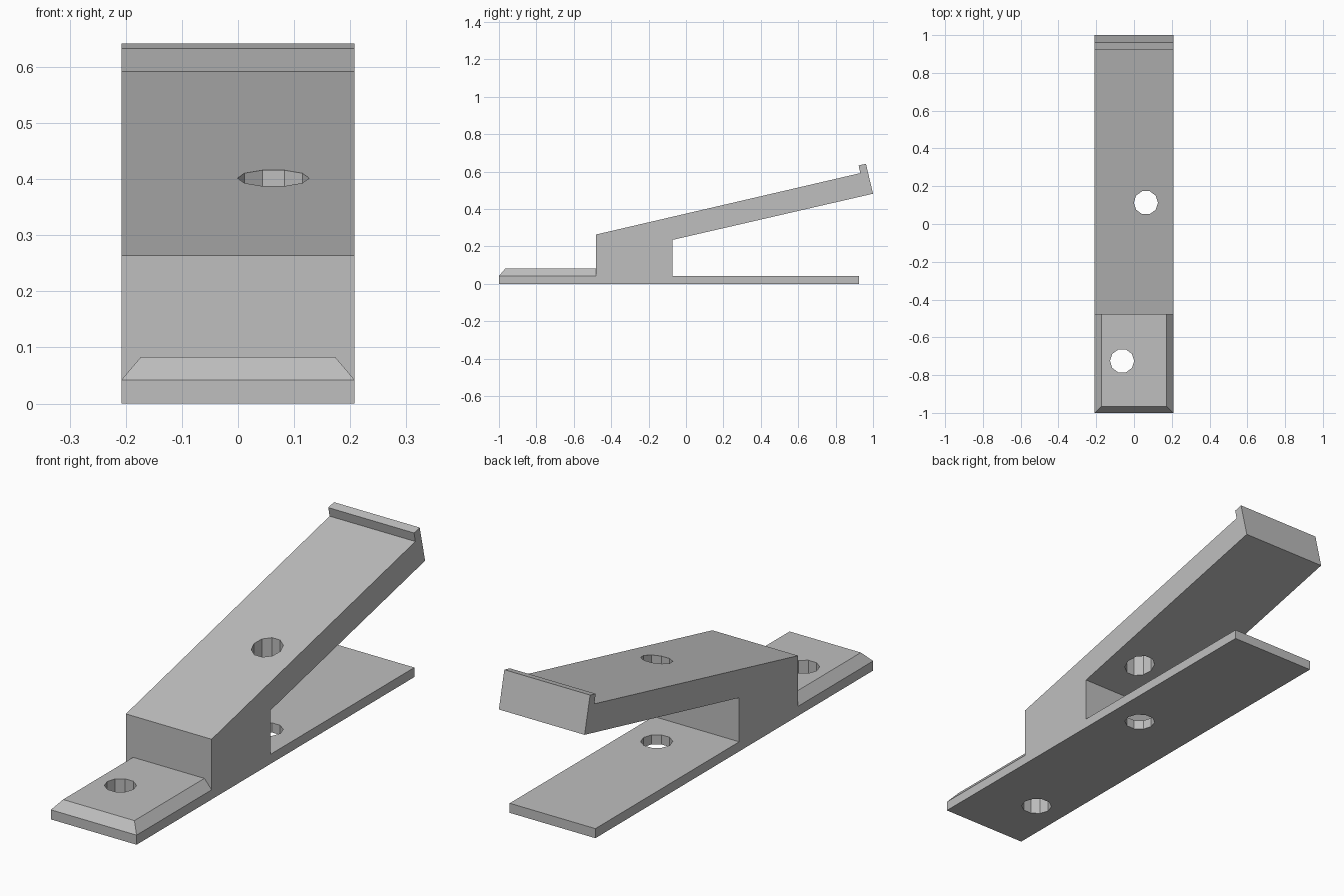
import bpy
import bmesh
from math import cos, sin, tau
from mathutils import Vector

cube = bpy.data.objects.get("Cube")
if cube:
    bpy.data.objects.remove(cube, do_unlink=True)

HALF_WIDTH = 0.208
BASE_TOP = 0.042
PAD_TOP = 0.083
BLOCK_FRONT = -0.48
BEVEL = 0.035

grey = bpy.data.materials.new("plain grey")
grey.use_nodes = True
colour = (0.52, 0.52, 0.52, 1)
grey.diffuse_color = colour
grey.node_tree.nodes["Principled BSDF"].inputs["Base Color"].default_value = colour


def prism(name, points, direction):
    """Extrude a closed outline along a direction into a solid."""
    bm = bmesh.new()
    face = bm.faces.new([bm.verts.new(p) for p in points])
    ext = bmesh.ops.extrude_face_region(bm, geom=[face], use_keep_orig=True)
    moved = [v for v in ext["geom"] if isinstance(v, bmesh.types.BMVert)]
    bmesh.ops.translate(bm, verts=moved, vec=Vector(direction))
    bmesh.ops.recalc_face_normals(bm, faces=bm.faces)
    mesh = bpy.data.meshes.new(name)
    bm.to_mesh(mesh)
    bm.free()
    mesh.materials.append(grey)
    obj = bpy.data.objects.new(name, mesh)
    bpy.context.collection.objects.link(obj)
    return obj


def cut(target, cutter):
    """Subtract a helper solid, then delete it."""
    cutter.hide_render = True
    mod = target.modifiers.new("cut", "BOOLEAN")
    mod.operation = "DIFFERENCE"
    mod.solver = "EXACT"
    mod.object = cutter
    bpy.context.view_layer.objects.active = target
    bpy.ops.object.modifier_apply(modifier=mod.name)
    bpy.data.objects.remove(cutter, do_unlink=True)


# Side profile: base plate, block, sloping arm with end lip, front pad
profile = [
    (-1, 0), (0.925, 0), (0.925, BASE_TOP), (-0.072, BASE_TOP),
    (-0.072, 0.235), (1, 0.482), (0.962, 0.642), (0.923, 0.633),
    (0.932, 0.592), (BLOCK_FRONT, 0.264), (BLOCK_FRONT, PAD_TOP),
    (-1 + BEVEL, PAD_TOP), (-1, BASE_TOP),
]
body = prism("clip_body", [(-HALF_WIDTH, y, z) for y, z in profile],
             (2 * HALF_WIDTH, 0, 0))

# Sloping side edges of the front pad
rise = PAD_TOP - BASE_TOP
for side in (-1, 1):
    wedge = [
        (HALF_WIDTH + BEVEL, BASE_TOP - rise),
        (HALF_WIDTH + 3 * BEVEL, PAD_TOP + rise),
        (HALF_WIDTH - 2 * BEVEL, PAD_TOP + rise),
    ]
    cut(body, prism("pad_bevel_cutter",
                    [(side * x, BLOCK_FRONT, z) for x, z in wedge],
                    (0, -0.7, 0)))

# Ten-sided vertical holes through the pad, and through arm and base
for cx, cy in ((0.063, 0.113), (-0.063, -0.725)):
    ring = [(cx + 0.064 * cos(tau * i / 10), cy + 0.064 * sin(tau * i / 10), -0.1)
            for i in range(10)]
    cut(body, prism("hole_cutter", ring, (0, 0, 1)))
